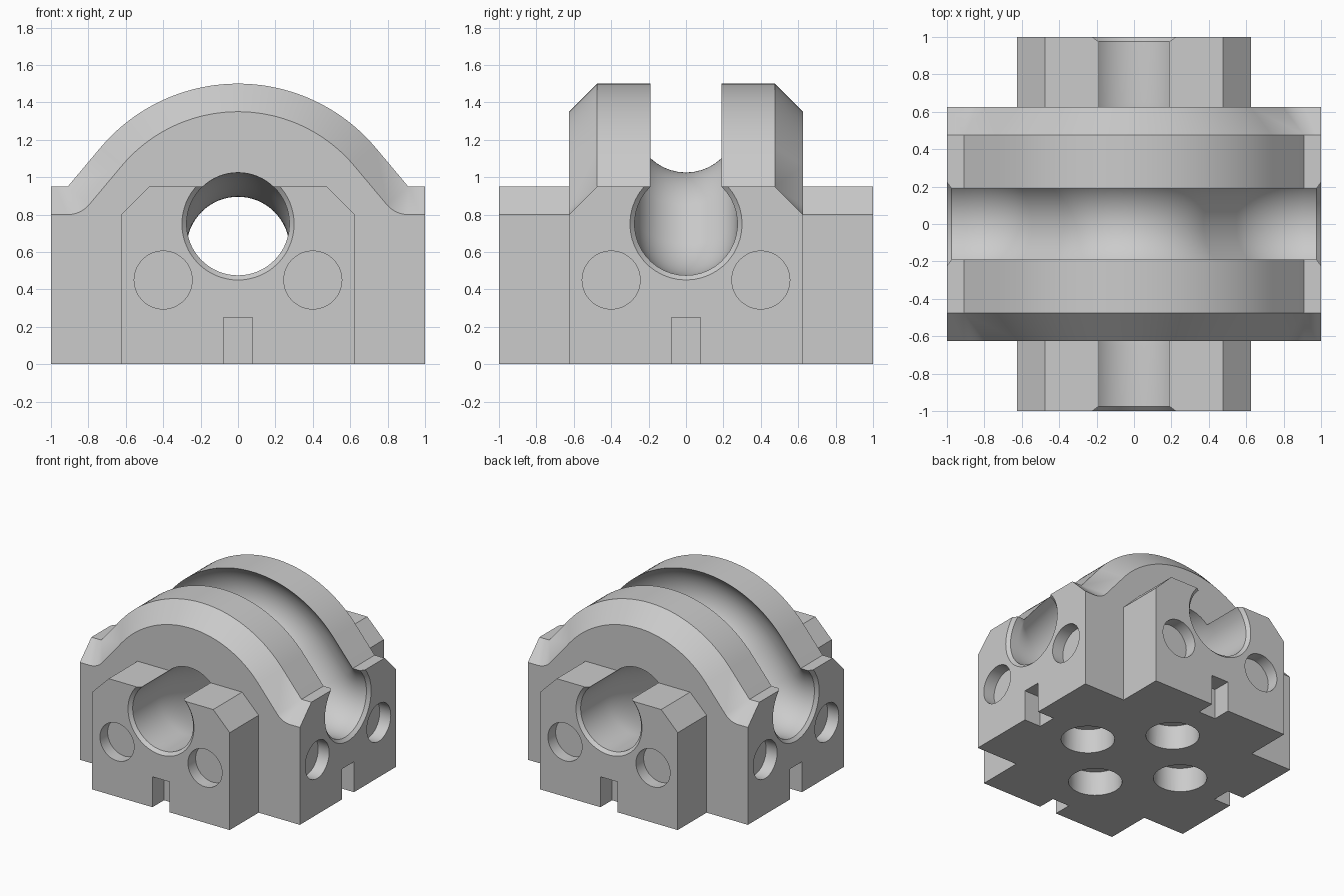
import bpy, bmesh
from math import sin, cos, pi, radians, asin
from mathutils import Matrix, Vector

cube = bpy.data.objects.get("Cube")
if cube:
    bpy.data.objects.remove(cube, do_unlink=True)

grey = bpy.data.materials.new("plain grey")
grey.use_nodes = True
grey.diffuse_color = (0.6, 0.6, 0.6, 1)
grey.node_tree.nodes["Principled BSDF"].inputs["Base Color"].default_value = (0.6, 0.6, 0.6, 1)

BORE, RIM, LIP = 0.275, 0.3, 0.025   # channel radius, flared rim radius, flare depth
HALF, EDGE, CHAMFER = 0.625, 0.475, 0.05
TOP = 0.2                            # top surface above the channel centre
AXIS = 0.75                          # channel centre height at the block faces


def finish(name, bm):
    bmesh.ops.remove_doubles(bm, verts=bm.verts, dist=1e-5)
    bmesh.ops.recalc_face_normals(bm, faces=bm.faces)
    mesh = bpy.data.meshes.new(name)
    bm.to_mesh(mesh)
    bm.free()
    mesh.materials.append(grey)
    ob = bpy.data.objects.new(name, mesh)
    bpy.context.collection.objects.link(ob)
    return ob


def loft(name, rings):
    bm = bmesh.new()
    rows = [[bm.verts.new(p) for p in ring] for ring in rings]
    n = len(rows[0])
    for a, b in zip(rows, rows[1:]):
        for i in range(n):
            j = (i + 1) % n
            bm.faces.new((a[i], a[j], b[j], b[i]))
    bm.faces.new(rows[0])
    bm.faces.new(rows[-1])
    return finish(name, bm)


def box(name, size, centre, turn):
    bm = bmesh.new()
    m = turn @ Matrix.Translation(centre) @ Matrix.Diagonal((*size, 1))
    bmesh.ops.create_cube(bm, size=1, matrix=m)
    return finish(name, bm)


def cylinder(name, radius, depth, matrix):
    bm = bmesh.new()
    bmesh.ops.create_cone(bm, cap_ends=True, segments=48, radius1=radius,
                          radius2=radius, depth=depth, matrix=matrix)
    return finish(name, bm)


def combine(target, other, operation):
    mod = target.modifiers.new("combine", 'BOOLEAN')
    mod.operation = operation
    mod.solver = 'EXACT'
    mod.object = other
    bpy.context.view_layer.objects.active = target
    bpy.ops.object.modifier_apply(modifier=mod.name)
    bpy.data.objects.remove(other, do_unlink=True)


# Bridge: a grooved, chamfered section swept over a hump with flared ends
slope, knee, knee_z = radians(50), 0.91, AXIS + TOP
outer = (knee * sin(slope) - 0.55 * cos(slope)) / (1 - cos(slope))
hub, path_r = 1.5 - outer, outer - TOP
steps = 20
stations = []
for i in range(steps + 1):
    t = slope * i / steps
    stations.append((path_r * sin(t), hub + path_r * cos(t), t, BORE))
for i in range(steps + 1):
    t = slope * (1 - i / steps)
    stations.append((knee - TOP * sin(t), knee_z - TOP * cos(t), t, BORE))
stations += [(1 - LIP, AXIS, 0, BORE), (1, AXIS, 0, RIM)]
stations = [(-x, z, -t, r) for x, z, t, r in reversed(stations[1:])] + stations


def bridge_section(x, z, t, r):
    a0 = asin(TOP / r)
    groove = []
    for i in range(33):
        a = a0 - (pi + 2 * a0) * i / 32
        groove.append((r * cos(a), r * sin(a)))
    profile = [(HALF, CHAMFER), (EDGE, TOP)] + groove + [(-EDGE, TOP), (-HALF, CHAMFER)]
    pts = [Vector((x + o * sin(t), y, z + o * cos(t))) for y, o in profile]
    foot = pts[0].x
    return pts + [Vector((foot, -HALF, 0)), Vector((foot, HALF, 0))]


block = loft("track_block", [bridge_section(*s) for s in stations])

# Front and back arms
arm = [(-HALF, 0), (HALF, 0), (HALF, 0.8), (EDGE, knee_z), (-EDGE, knee_z), (-HALF, 0.8)]
for side in (-1, 1):
    rings = [[(x, side * y, z) for x, z in arm] for y in (0.5, 1)]
    combine(block, loft("arm", rings), 'UNION')

# Tunnel dipping under the bridge, with flared mouths
tunnel = [(-1.05, 0.35), (-1, RIM), (-1 + LIP, BORE)]
tunnel += [(0.65 * i / 16, BORE) for i in range(-16, 17)]
tunnel += [(1 - LIP, BORE), (1, RIM), (1.05, 0.35)]
rings = []
for y, r in tunnel:
    dip = 0.065 * (1 + cos(pi * y / 0.65)) if abs(y) < 0.65 else 0
    rings.append([(r * cos(2 * pi * i / 64), y, AXIS - dip + r * sin(2 * pi * i / 64))
                  for i in range(64)])
combine(block, loft("tunnel_cutter", rings), 'DIFFERENCE')

# Each of the four arms: two face sockets, a foot notch and an underside socket
for k in range(4):
    turn = Matrix.Rotation(k * pi / 2, 4, 'Z')
    lay = Matrix.Rotation(pi / 2, 4, 'X')
    for x in (-0.4, 0.4):
        m = turn @ Matrix.Translation((x, -1, 0.45)) @ lay
        combine(block, cylinder("face_socket", 0.155, 0.2, m), 'DIFFERENCE')
    combine(block, box("notch", (0.155, 0.3, 0.5), (0, -1, 0), turn), 'DIFFERENCE')
    m = turn @ Matrix.Translation((0, -0.45, 0))
    combine(block, cylinder("under_socket", 0.2, 0.4, m), 'DIFFERENCE')

# Smooth curved walls, crisp edges
bpy.ops.object.select_all(action='DESELECT')
block.select_set(True)
bpy.context.view_layer.objects.active = block
bpy.ops.object.shade_smooth_by_angle(angle=radians(30))
